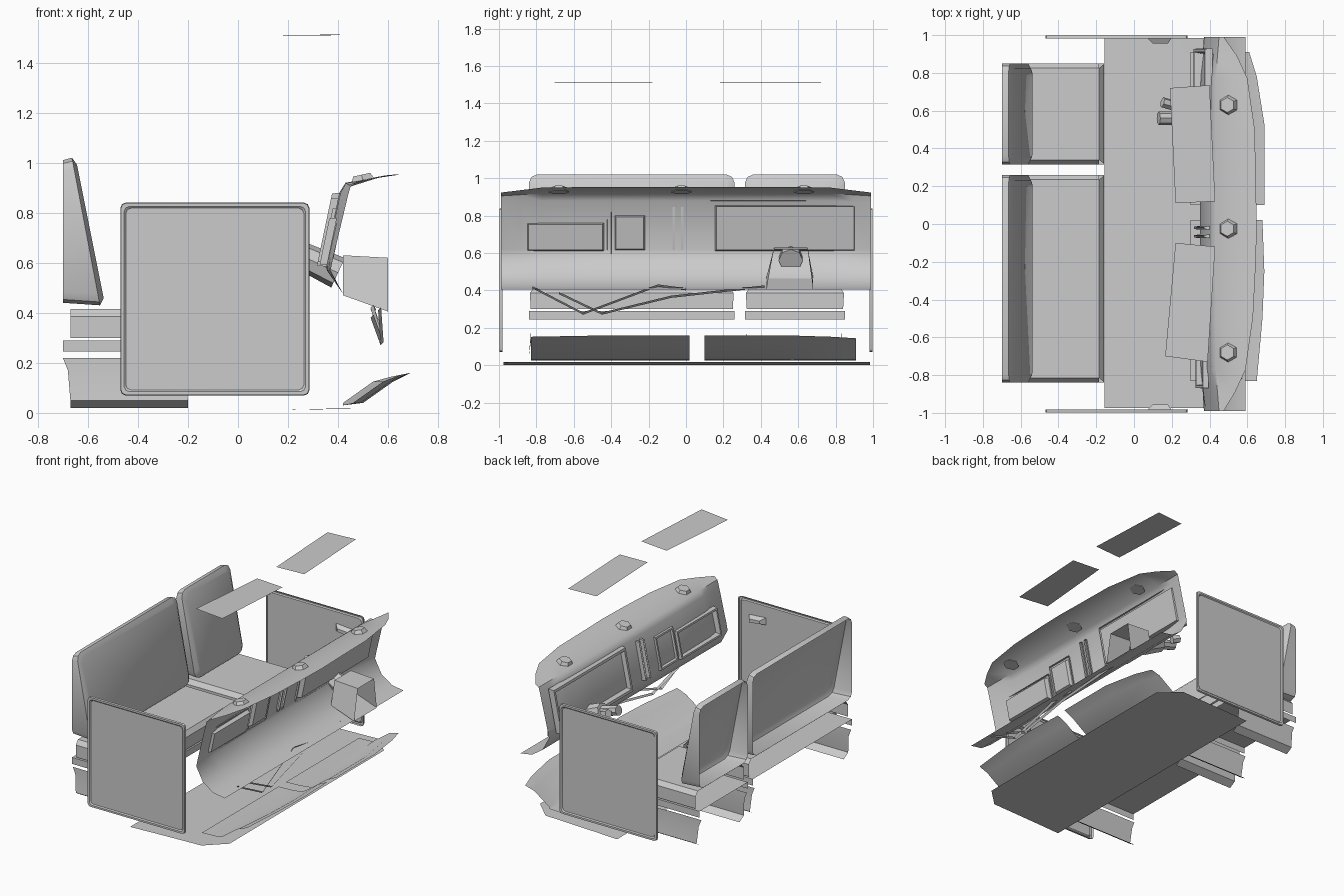
import bpy, bmesh, math
from mathutils import Vector

if "Cube" in bpy.data.objects:
    bpy.data.objects.remove(bpy.data.objects["Cube"])


def finish(name, bm, angle=35):
    bmesh.ops.recalc_face_normals(bm, faces=bm.faces)
    me = bpy.data.meshes.new(name)
    bm.to_mesh(me)
    bm.free()
    ob = bpy.data.objects.new(name, me)
    bpy.context.collection.objects.link(ob)
    bpy.ops.object.select_all(action='DESELECT')
    ob.select_set(True)
    bpy.context.view_layer.objects.active = ob
    bpy.ops.object.shade_smooth_by_angle(angle=math.radians(angle))
    return ob


def loft(name, rows, angle=35):
    """Open sheet through equal-length rows of points."""
    bm = bmesh.new()
    vs = [[bm.verts.new(p) for p in r] for r in rows]
    for a, b in zip(vs, vs[1:]):
        for i in range(len(a) - 1):
            bm.faces.new((a[i], a[i + 1], b[i + 1], b[i]))
    return finish(name, bm, angle)


def sheet(name, pts):
    bm = bmesh.new()
    bm.faces.new([bm.verts.new(p) for p in pts])
    return finish(name, bm)


def rounded(y0, y1, z0, z1, r, inset=0.0):
    """Rectangle outline with cut corners, in two coordinates."""
    a, b, c, d = y0 + inset, y1 - inset, z0 + inset, z1 - inset
    k = r * 0.3
    out = []
    for cy, cz, sy, sz, flip in ((a, c, 1, 1, 0), (b, c, -1, 1, 1), (b, d, -1, -1, 0), (a, d, 1, -1, 1)):
        p = [(cy, cz + sz * r), (cy + sy * k, cz + sz * k), (cy + sy * r, cz)]
        out += p[::-1] if flip else p
    return out


def rings(name, loops, cap=True):
    """Join closed loops, capping the last one."""
    bm = bmesh.new()
    vs = [[bm.verts.new(p) for p in l] for l in loops]
    n = len(vs[0])
    for a, b in zip(vs, vs[1:]):
        for i in range(n):
            bm.faces.new((a[i], a[(i + 1) % n], b[(i + 1) % n], b[i]))
    if cap:
        bm.faces.new(vs[-1])
    return finish(name, bm)


def tube(name, a, b, r, sides=6, r2=None):
    a, b = Vector(a), Vector(b)
    bm = bmesh.new()
    bmesh.ops.create_cone(bm, cap_ends=True, segments=sides, radius1=r,
                          radius2=r if r2 is None else r2, depth=(b - a).length)
    q = Vector((0, 0, 1)).rotation_difference(b - a)
    bmesh.ops.rotate(bm, matrix=q.to_matrix(), verts=bm.verts)
    bmesh.ops.translate(bm, vec=(a + b) / 2, verts=bm.verts)
    return finish(name, bm)


# Seats: hollow back shells, cushions, rails and side brackets
def seat(name, y0, y1):
    def back(dx0, z0, z1, inset, slope):
        pts = rounded(y0, y1, z0, z1, 0.045, inset)
        return [(dx0 - slope * (z - 0.5), y, z) for y, z in pts]
    rear = [(-0.70, y, z) for y, z in rounded(y0, y1, 0.44, 1.01, 0.045)]
    rings(name + "_back", [rear, back(-0.565, 0.43, 1.02, 0.0, 0.19),
                           back(-0.545, 0.43, 1.02, 0.028, 0.2)])
    # cushion, open underneath and behind
    loft(name + "_cushion", [[(x, y0, 0.30), (x, y0, 0.385), (x, y0 + .025, 0.415),
                              (x, y1 - .025, 0.415), (x, y1, 0.385), (x, y1, 0.30)]
                             for x in (-0.67, -0.185)])
    loft(name + "_cushion_front", [
        [(-0.185, y0 + .025, 0.415), (-0.185, y1 - .025, 0.415)],
        [(-0.16, y0 + .005, 0.385), (-0.16, y1 - .005, 0.385)],
        [(-0.16, y0 + .01, 0.30), (-0.16, y1 - .01, 0.30)]])
    # rail walls under the cushion
    loft(name + "_rail", [[(x, y, z) for x, y in
                           ((-0.70, y0), (-0.16, y0), (-0.16, y1), (-0.70, y1))]
                          for z in (0.29, 0.245)])
    sheet(name + "_rail_top", [(-0.70, y0, .29), (-0.16, y0, .29), (-0.16, y1, .29), (-0.70, y1, .29)])
    for y, s in ((y0 + 0.01, 1), (y1 - 0.02, -1)):
        loft(name + "_bracket", [
            [(-0.70, y, 0.22), (-0.46, y, 0.22), (-0.22, y, 0.21)],
            [(-0.68, y, 0.17), (-0.46, y, 0.14), (-0.21, y, 0.12)],
            [(-0.67, y - s * .01, 0.05), (-0.46, y - s * .01, 0.05), (-0.20, y - s * .01, 0.05)],
            [(-0.67, y + s * .04, 0.02), (-0.46, y + s * .04, 0.02), (-0.20, y + s * .04, 0.02)]])


seat("bench_seat", -0.84, 0.26)
seat("driver_seat", 0.315, 0.85)

# Door panels with raised rim and small handle
for s in (-1, 1):
    def rim(y, inset):
        return [(x, y * s, z) for x, z in rounded(-0.47, 0.285, 0.07, 0.84, 0.02, inset)]
    rings("door_panel", [rim(0.982, 0), rim(0.997, 0.002), rim(0.997, 0.015), rim(0.99, 0.022)])
    rings("door_handle", [[(0.07, s * .985, .69), (0.20, s * .985, .69), (0.20, s * .985, .73), (0.07, s * .985, .74)],
                          [(0.10, s * .955, .70), (0.18, s * .955, .69), (0.18, s * .955, .715), (0.10, s * .955, .72)]])

# Floor with clipped forward corners
loft("floor", [[(-0.155, y, 0.0), (0.0, y, 0.006), (0.2, y, 0.012), (x, y, 0.018)]
               for y, x in ((-0.975, 0.40), (-0.85, 0.53), (0.0, 0.53), (0.86, 0.53), (0.985, 0.40))])


# Footwell mats curving up at the firewall
def mat(name, ys, xs):
    loft(name, [[(0.30, y, 0.025), (0.42, y, 0.03), (x - 0.19, y, 0.04),
                 (x - 0.07, y, 0.125), (x, y, 0.16 - (0.69 - x) * 0.2)] for y, x in zip(ys, xs)])


mat("driver_mat", (0.10, 0.3, 0.53, 0.78, 0.91), (0.69, 0.69, 0.69, 0.65, 0.61))
mat("passenger_mat", (0.02, -0.25, -0.5, -0.83), (0.68, 0.69, 0.68, 0.65))

# Dashboard open sheet: top, face, knee lip, underside
rows = []
for y, rear in ((-1, .475), (-.9, .535), (-.78, .59), (-.5, .63), (-.2, .645), (0, .65),
                (.2, .645), (.5, .64), (.78, .60), (.9, .545), (1, .475)):
    e = max(0, (abs(y) - 0.75) / 0.25)
    rows.append([(rear, y * .99, .953 - .03 * e), (.43 + .02 * e, y * .99, .92 - .015 * e),
                 (.405 + .035 * e, y * .99, .88 - .01 * e), (.35 + .03 * e, y * .99, .62),
                 (.355 + .015 * e, y * .99, .57), (.42, y * .99, .475),
                 (.50, y * .99, .42), (.59, y * .99, .405)])
loft("dashboard", rows, 50)


# Panels set into the dashboard face
def panel(name, y0, y1, z0, z1, out=0.02, deep=0.03, edge=0.015):
    def loop(off, i):
        return [(0.352 + (z - 0.62) * 0.21 + off, y, z) for y, z in
                ((y0 + i, z0 + i), (y1 - i, z0 + i), (y1 - i, z1 - i), (y0 + i, z1 - i))]
    rings(name, [loop(0.01, 0), loop(-out, 0.003), loop(-out, edge), loop(deep, edge + 0.012)])


panel("instrument_cluster", 0.13, 0.93, 0.585, 0.88, 0.03, 0.03, 0.02)
panel("glove_box", -0.87, -0.42, 0.59, 0.78, 0.02, 0.03)
panel("radio", -0.40, -0.20, 0.595, 0.82, 0.015, 0.02)
for y in (-0.075, -0.03):
    panel("center_trim", y, y + 0.02, 0.60, 0.86, 0.03, 0.0, 0.004)

# Hexagonal caps on the top
for y in (-0.68, -0.025, 0.63):
    tube("dash_cap", (0.5, y, 0.925), (0.494, y, 0.952), 0.055, 6, 0.04)

# Steering column shroud, column and stalk knobs
rings("column_shroud", [
    [(.42, .47, .63), (.42, .65, .63), (.42, .68, .47), (.42, .43, .47)],
    [(.60, .47, .62), (.60, .65, .62), (.60, .68, .405), (.60, .43, .405)]], cap=False)
tube("steering_column", (0.40, 0.56, 0.56), (0.25, 0.56, 0.63), 0.065, 8, 0.055)
tube("steering_hub", (0.25, 0.56, 0.63), (0.13, 0.56, 0.665), 0.035, 8)
tube("stalk_knob", (0.20, 0.63, 0.65), (0.15, 0.645, 0.67), 0.028, 6)


# Loose cables below the dashboard
def cable(pts):
    loft("cable", [[(x, y, z), (x + 0.012, y, z + 0.012)] for x, y, z in pts])


cable([(.56, -.82, .41), (.57, -.55, .27), (.53, -.15, .42), (.54, 0, .40)])
cable([(.53, -.68, .38), (.57, -.45, .27), (.55, -.08, .36), (.53, .42, .415)])

# Sun visors
sheet("sun_visor", [(.19, .72, 1.51), (.40, .735, 1.512), (.43, .12, 1.51), (.22, .11, 1.508)])
sheet("sun_visor", [(.22, -.10, 1.508), (.43, -.12, 1.51), (.39, -.73, 1.512), (.165, -.70, 1.51)])
